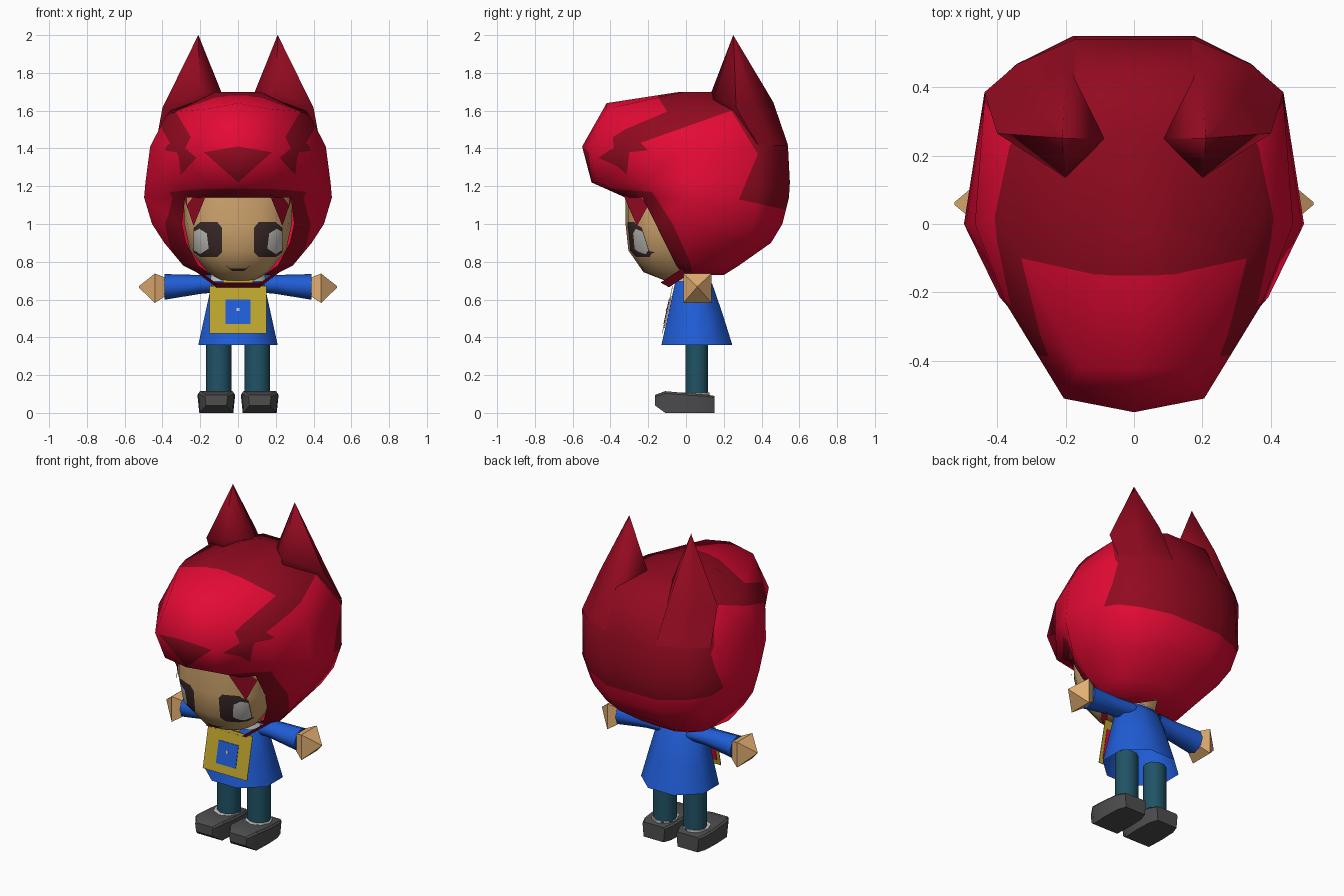
import bpy, bmesh, math
from mathutils import Vector

if "Cube" in bpy.data.objects:
    bpy.data.objects.remove(bpy.data.objects["Cube"])


def material(name, rgb):
    m = bpy.data.materials.new(name)
    lin = [((c / 255 + 0.055) / 1.055) ** 2.4 for c in rgb]
    m.diffuse_color = (*lin, 1)
    m.use_nodes = True
    m.node_tree.nodes["Principled BSDF"].inputs["Base Color"].default_value = m.diffuse_color
    return m


BRIGHT = material("bright_red", (228, 10, 52))
DARK = material("dark_red", (146, 10, 32))
SKIN = material("hand_skin", (228, 176, 115))
FACE = material("face_skin", (212, 168, 112))
BROWN = material("dark_brown", (60, 42, 42))
PALE = material("pale_grey", (205, 203, 198))
BLUE = material("blue", (32, 93, 215))
YELLOW = material("mustard", (190, 165, 46))
TEAL = material("teal", (32, 83, 102))
GREY = material("shoe_grey", (78, 78, 80))


def finish(name, bm, mats, angle=45, recalc=True):
    if recalc:
        bmesh.ops.recalc_face_normals(bm, faces=bm.faces)
    me = bpy.data.meshes.new(name)
    bm.to_mesh(me)
    bm.free()
    for m in mats:
        me.materials.append(m)
    ob = bpy.data.objects.new(name, me)
    bpy.context.collection.objects.link(ob)
    if angle:
        bpy.ops.object.select_all(action='DESELECT')
        ob.select_set(True)
        bpy.context.view_layer.objects.active = ob
        bpy.ops.object.shade_smooth_by_angle(angle=math.radians(angle))
    return ob


def ellipse(z, rx, front, back, n, cx=0.0, phase=0.0, power=1.0):
    cy, ry = (front + back) / 2, (back - front) / 2
    s = 1 / math.cos(phase)

    def soft(v):
        return math.copysign(abs(v) ** power, v)
    return [(cx + s * rx * soft(math.cos(phase + i * math.tau / n)),
             cy + s * ry * soft(math.sin(phase + i * math.tau / n)), z) for i in range(n)]


def loft_bm(rings, first=True, last=True):
    bm = bmesh.new()
    rows = [[bm.verts.new(p) for p in r] for r in rings]
    n = len(rows[0])
    for a, b in zip(rows, rows[1:]):
        for i in range(n):
            bm.faces.new((a[i], a[(i + 1) % n], b[(i + 1) % n], b[i]))
    if first:
        bm.faces.new(rows[0])
    if last:
        bm.faces.new(rows[-1])
    return bm


def loft(name, rings, mat, first=True, last=True, angle=45):
    return finish(name, loft_bm(rings, first, last), [mat], angle)


def store_normals(bm):
    """Triangulate and remember the smooth normals, so cuts keep the shading."""
    bmesh.ops.recalc_face_normals(bm, faces=bm.faces)
    bmesh.ops.triangulate(bm, faces=bm.faces)
    bm.normal_update()
    layer = bm.verts.layers.float_vector.new("smooth_n")
    for v in bm.verts:
        v[layer] = v.normal


def finish_painted(name, bm, mats):
    layer = bm.verts.layers.float_vector["smooth_n"]
    normals = [tuple(v[layer]) for v in bm.verts]
    ob = finish(name, bm, mats, 0, False)
    ob.data.shade_smooth()
    ob.data.normals_split_custom_set_from_vertices(normals)
    ob.data.attributes.remove(ob.data.attributes["smooth_n"])


def inside(p, poly):
    hit = False
    for (x1, y1), (x2, y2) in zip(poly, poly[1:] + poly[:1]):
        if (y1 > p[1]) != (y2 > p[1]) and p[0] < (x2 - x1) * (p[1] - y1) / (y2 - y1) + x1:
            hit = not hit
    return hit


def paint(bm, poly, u, slot, max_y=9.0):
    """Cut the faces along a polygon projected on axis u and z, then colour inside it."""
    for (x1, z1), (x2, z2) in zip(poly, poly[1:] + poly[:1]):
        co, no = Vector((0, 0, z1)), Vector((0, 0, x1 - x2))
        co[u], no[u] = x1, z2 - z1
        lo, hi = [min(x1, x2), min(z1, z2)], [max(x1, x2), max(z1, z2)]
        near = [f for f in bm.faces if f.calc_center_median().y < max_y
                and all(min(v.co[a] for v in f.verts) <= hi[k] and
                        max(v.co[a] for v in f.verts) >= lo[k] for k, a in enumerate((u, 2)))]
        geom = near + list({e for f in near for e in f.edges} | {v for f in near for v in f.verts})
        bmesh.ops.bisect_plane(bm, geom=geom, dist=1e-5, plane_co=co, plane_no=no)
    for f in bm.faces:
        c = f.calc_center_median()
        if c.y < max_y and inside((c[u], c.z), poly):
            f.material_index = slot


def flip(poly):
    return [(-x, z) for x, z in poly]


# Hood: half outline from front centre to back centre, lofted and mirrored
OUTLINE = [(0, -1), (.44, -.93), (.8, -.43), (1, 0), (.88, .7), (.7, .85), (.36, 1), (0, 1)]
# height, half width, front depth, back depth, rim point of the face opening
LEVELS = [(1.70, .12, .03, .28, None), (1.64, .385, .42, .45, None),
          (1.41, .465, .55, .54, None), (1.22, .49, .50, .55, None),
          (1.14, .497, .32, .545, (.28, -.23)), (1.0, .455, 0, .51, (.297, -.16)),
          (.90, .39, 0, .45, (.275, -.11)), (.78, .29, 0, .28, (.21, -.05)),
          (.73, .19, 0, .20, (.14, -.01))]
# points that leave the regular outline: sloping shoulders and full rear corners
SPECIAL = {(1, 1): (.16, -.42, 1.61), (1, 2): (.33, -.10, 1.595), (1, 3): (.38, .03, 1.575),
           (1, 4): (.36, .27, 1.60), (1, 5): (.28, .37, 1.62), (2, 1): (.205, -.51, 1.38),
           (2, 4): (.435, .385, 1.41), (2, 5): (.34, .465, 1.41), (3, 1): (.17, -.465, 1.22)}
bm = bmesh.new()
rows = []
for r, (z, w, f, b, rim) in enumerate(LEVELS):
    pts = [(x * w, y * (f if y < 0 else b), z) for x, y in OUTLINE]
    if rim:
        pts[2] = (*rim, z)
    skip = 0 if f else 2
    rows.append([None] * skip + [bm.verts.new(SPECIAL.get((r, i), p))
                                 for i, p in enumerate(pts) if i >= skip])
for a, b in zip(rows, rows[1:]):
    for i in range(7):
        if b[i]:
            bm.faces.new((a[i], a[i + 1], b[i + 1], b[i]))
bm.faces.new(rows[0])
bm.faces.new(rows[-1][2:])
bmesh.ops.mirror(bm, geom=bm.verts[:] + bm.edges[:] + bm.faces[:], axis='X', merge_dist=.001)
store_normals(bm)
# front patch, dark crown, side patch, dark rim band and dark front diamond
paint(bm, [(-.33, 1.75), (.33, 1.75), (.33, 1.595), (.25, 1.46), (.28, 1.40), (.22, 1.35),
           (.35, 1.21), (-.35, 1.21), (-.22, 1.35), (-.28, 1.40), (-.25, 1.46), (-.33, 1.595)],
      0, 1, -.02)
paint(bm, [(-.15, 1.8), (-.15, 1.675), (-.10, 1.595), (-.10, 1.3), (.6, 1.3), (.6, 1.8)], 1, 0)
paint(bm, [(-.60, 1.25), (-.32, 1.22), (-.30, 1.38), (-.20, 1.39), (-.24, 1.43), (.24, 1.60),
           (.38, 1.37), (.28, 1.13), (.60, 1.06), (.60, .60), (-.60, .60)], 1, 1)
paint(bm, [(-.46, 1.19), (-.18, 1.17), (-.07, 1.0), (.02, .80), (.04, .70), (-.46, .70)], 1, 0)
paint(bm, [(-.18, 1.38), (0, 1.41), (.18, 1.38), (0, 1.22)], 0, 0, -.3)
finish_painted("hood", bm, [DARK, BRIGHT])

# Head with painted eyes and mouth
bm = loft_bm([ellipse(z, rx, f, b, 16, power=.85) for z, rx, f, b in
              [(.70, .09, -.11, .10), (.745, .16, -.225, .10), (.86, .255, -.305, .10),
               (1.0, .285, -.32, .10), (1.18, .29, -.32, .10)]], last=False)
store_normals(bm)
EYE = [(.085, .85), (.11, .825), (.20, .825), (.235, .85), (.235, .98), (.20, 1.01),
       (.11, 1.01), (.085, .98)]
SHINE = [(.155, .87), (.20, .84), (.232, .86), (.232, .96), (.205, .975), (.165, .95)]
MOUTH = [(-.07, .785), (-.04, .765), (.04, .765), (.07, .785), (.03, .75), (-.03, .75)]
for poly, slot in ((EYE, 1), (SHINE, 2)):
    paint(bm, poly, 0, slot, 0)
    paint(bm, flip(poly), 0, slot, 0)
paint(bm, MOUTH, 0, 1, 0)
finish_painted("head", bm, [FACE, BROWN, PALE])

for side, s in (("left", -1), ("right", 1)):
    # Pointed hood ears flowing down into the back of the hood
    base = [(.085, .25, 1.69), (.20, .135, 1.70), (.40, .265, 1.615), (.315, .37, 1.63),
            (.20, .462, 1.645)]
    foot = [(.06, .32, 1.64), (.20, .15, 1.64), (.437, .385, 1.415), (.342, .467, 1.415),
            (.17, .541, 1.415)]
    tip = [(.21 + .001 * math.cos(i), .25 + .001 * math.sin(i), 2.0) for i in range(5)]
    loft(side + "_hood_ear", [[(s * x, y, z) for x, y, z in r] for r in (foot, base, tip)],
         DARK, first=False, angle=75)

    # Hair tuft beside the eye
    bm = bmesh.new()
    tuft = [bm.verts.new((s * x, y, z)) for x, y, z in
            [(.29, -.17, 1.15), (.17, -.33, 1.15), (.235, -.26, .99)]]
    bm.faces.new(tuft)
    finish(side + "_hair_tuft", bm, [DARK], 0)

    # Sleeve and hand, lofted outwards
    def along_x(sections, n, phase=0.0):
        return [[(s * x, .06 + ry * math.cos(phase + i * math.tau / n),
                  z + rz * math.sin(phase + i * math.tau / n)) for i in range(n)]
                for x, z, ry, rz in sections]
    loft(side + "_sleeve", along_x([(.09, .685, .07, .045), (.20, .68, .06, .05),
                                    (.39, .667, .07, .068)], 8), BLUE, first=False, angle=60)
    loft(side + "_hand", along_x([(.385, .667, .07, .07), (.44, .66, .105, .11),
                                  (.525, .667, .005, .005)], 4, math.pi / 4), SKIN, angle=30)

    # Leg, sock and shoe
    loft(side + "_leg", [ellipse(z, .068, -.005, .12, 10, s * .102) for z in (.09, .40)], TEAL,
         first=False, last=False)
    loft(side + "_sock", [ellipse(z, .078, -.03, .125, 8, s * .107) for z in (.09, .108)], PALE,
         first=False)
    shoe = []
    for y, w, lo, hi in [(-.165, .06, .04, .095), (-.11, .095, 0, .115), (0, .10, 0, .105),
                         (.10, .095, 0, .098), (.15, .075, 0, .09)]:
        cx = s * .115
        shoe.append([(cx - w * .9, y, lo), (cx + w * .9, y, lo), (cx + w, y, hi * .9),
                     (cx + w * .9, y, hi), (cx - w * .9, y, hi), (cx - w, y, hi * .9)])
    loft(side + "_shoe", shoe, GREY, angle=35)

# Flared coat, open below, and collar
loft("coat", [ellipse(z, rx, f, b, 8, 0, math.pi / 8) for z, rx, f, b in
              [(.36, .21, -.13, .245), (.52, .175, -.095, .195), (.68, .14, -.06, .14),
               (.725, .11, -.04, .11)]], BLUE, first=False, angle=60)
loft("collar", [ellipse(z, r, -r + .06, r - .03, 10) for z, r in ((.695, .15), (.738, .14))], PALE,
     first=False)


# Apron: thin slanted plates in front of the coat
def plate(name, w, z0, z1, off, mat):
    def y(z):
        return -.13 + (z - .36) * .22 - off
    rings = [[(-w, y(z0) + d, z0), (w, y(z0) + d, z0), (w, y(z1) + d, z1), (-w, y(z1) + d, z1)]
             for d in (0, .003)]
    loft(name, rings, mat, angle=0)


plate("apron_lining", .13, .45, .62, .006, BRIGHT)
plate("apron", .15, .42, .672, .011, YELLOW)
plate("apron_square", .067, .47, .60, .014, BLUE)
plate("apron_button", .007, .54, .556, .017, PALE)
plate("neck_tab", .08, .69, .737, .04, YELLOW)

# Chin strap
bm = bmesh.new()
path = [(-.25, .01, .785), (-.12, -.135, .69), (.12, -.135, .69), (.25, .01, .785)]
strap = [(bm.verts.new(p), bm.verts.new((p[0] * .96, p[1] + .045, p[2] - .025))) for p in path]
for a, b in zip(strap, strap[1:]):
    bm.faces.new((a[0], a[1], b[1], b[0]))
finish("chin_strap", bm, [DARK], 0)
